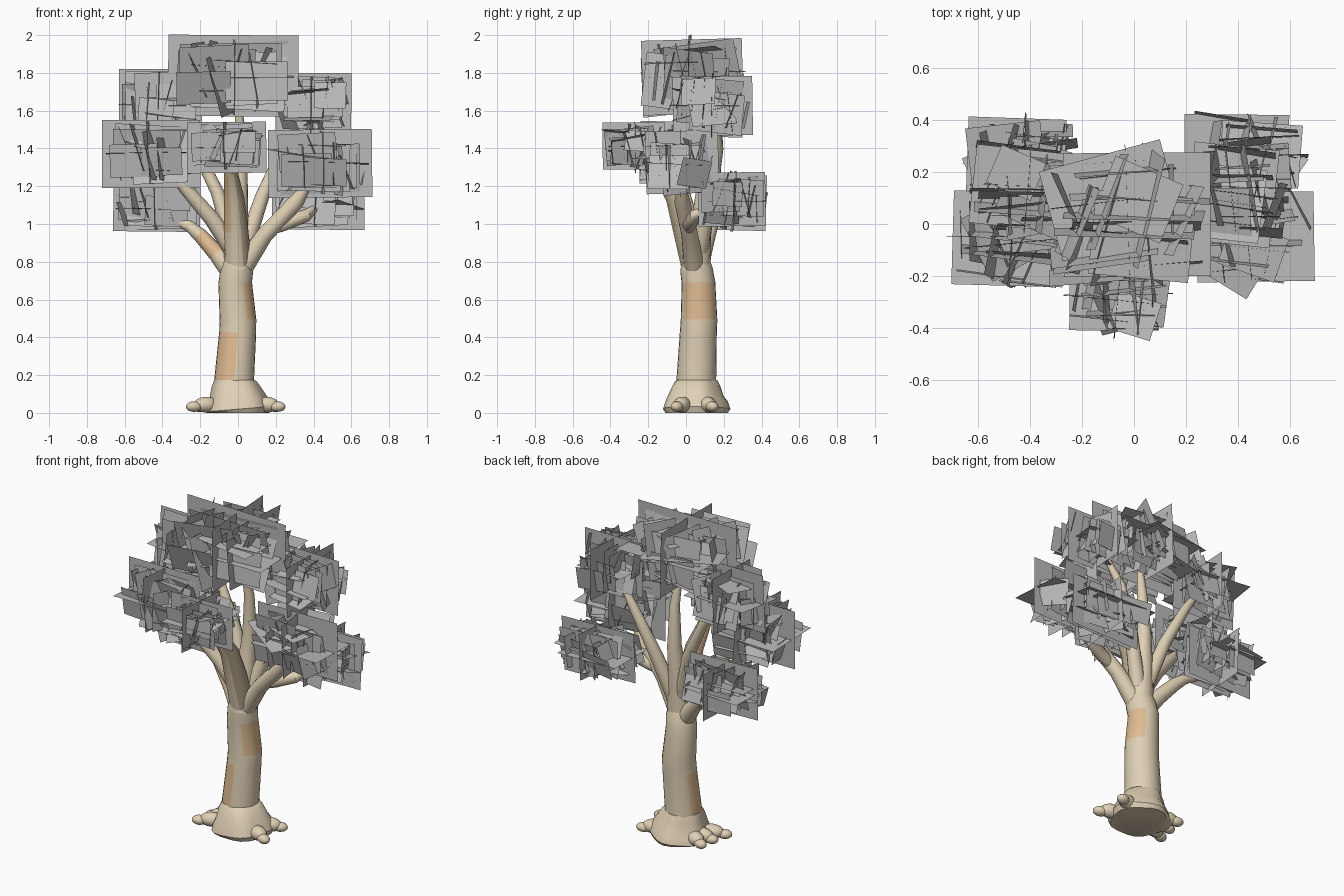
import bpy, bmesh, math, random
from mathutils import Vector, Matrix, Euler

if "Cube" in bpy.data.objects:
    bpy.data.objects.remove(bpy.data.objects["Cube"])
rng = random.Random(5)


def material(name, rgb):
    m = bpy.data.materials.new(name)
    m.use_nodes = True
    m.diffuse_color = (*rgb, 1)
    m.node_tree.nodes["Principled BSDF"].inputs["Base Color"].default_value = (*rgb, 1)
    return m


pale = material("pale bark", (0.74, 0.63, 0.46))
tan = material("tan bark", (0.74, 0.50, 0.29))
dull = material("dull bark", (0.46, 0.38, 0.26))
leaf = material("grey leaf", (0.49, 0.49, 0.49))
BARK = [pale, tan, dull]


def finish(name, bm, mats, smooth=True):
    mesh = bpy.data.meshes.new(name)
    bm.to_mesh(mesh)
    bm.free()
    for m in mats:
        mesh.materials.append(m)
    obj = bpy.data.objects.new(name, mesh)
    bpy.context.collection.objects.link(obj)
    if smooth:
        bpy.ops.object.select_all(action="DESELECT")
        obj.select_set(True)
        bpy.context.view_layer.objects.active = obj
        bpy.ops.object.shade_smooth_by_angle(angle=math.radians(40))


def tube(name, path, sides=16, rule=None, wobble=0.0):
    """Closed tapering tube through (x, y, z, radius) stations."""
    bm = bmesh.new()
    pts = [Vector(p[:3]) for p in path]
    rings = []
    for i, p in enumerate(pts):
        d = (pts[min(i + 1, len(pts) - 1)] - pts[max(i - 1, 0)]).normalized()
        u = Vector((0, 1, 0)).cross(d).normalized()
        v = d.cross(u)
        ring = []
        for k in range(sides):
            a = math.tau * k / sides
            r = path[i][3] * (1 + wobble * math.sin(5 * a))
            ring.append(bm.verts.new(p + r * (u * math.cos(a) + v * math.sin(a))))
        rings.append(ring)
    for a, b in zip(rings, rings[1:]):
        for k in range(sides):
            n = (k + 1) % sides
            bm.faces.new((a[k], a[n], b[n], b[k]))
    bm.faces.new(rings[0][::-1])
    bm.faces.new(rings[-1])
    bm.normal_update()
    if rule:
        for f in bm.faces:
            f.material_index = rule(f.calc_center_median(), f.normal)
    finish(name, bm, BARK)


# Trunk with two patches of peeled bark
def trunk_patches(c, n):
    if c.z < 0.43 and n.x < 0.05 and n.y < 0.4:
        return 1
    if 0.49 < c.z < 0.69 and n.x > 0.5:
        return 1
    return 0


tube("trunk", [(-0.02, 0.055, 0.1, 0.11), (-0.02, 0.055, 0.18, 0.105),
               (-0.002, 0.065, 0.42, 0.098), (0, 0.069, 0.49, 0.097),
               (-0.015, 0.066, 0.69, 0.089), (-0.005, 0.055, 0.76, 0.086),
               (0, 0.05, 0.82, 0.07), (0.005, 0.05, 0.88, 0.04)], 24, trunk_patches)

# Flared foot
tube("trunk_base", [(0, 0.05, 0, 0.165), (0, 0.05, 0.02, 0.178), (-0.005, 0.05, 0.06, 0.165),
                    (-0.01, 0.05, 0.1, 0.142), (-0.02, 0.055, 0.15, 0.122),
                    (-0.02, 0.055, 0.175, 0.106)], 24, wobble=0.04)

# Knuckled roots
for i, (x, y) in enumerate([(0.215, -0.05), (0.2, 0.14), (-0.24, -0.05), (-0.215, 0.05), (-0.2, 0.14)]):
    bm = bmesh.new()
    d = Vector((x, (y - 0.05) * 0.8, 0))
    turn = d.to_track_quat("X", "Z").to_matrix().to_4x4()
    for t, size in ((0.7, (0.07, 0.045, 0.042)), (0.97, (0.046, 0.033, 0.028))):
        p = Vector((x * t, 0.05 + (y - 0.05) * t, 0.07 - 0.038 * t))
        bmesh.ops.create_uvsphere(bm, u_segments=12, v_segments=8, radius=1,
                                  matrix=Matrix.Translation(p) @ turn @ Matrix.Diagonal((*size, 1)))
    finish(f"root_{i + 1}", bm, BARK)

# Branches
tube("centre_branch", [(0, 0.05, 0.75, 0.08), (0, 0.08, 1.0, 0.055), (0.01, 0.1, 1.2, 0.042),
                       (0.015, 0.09, 1.45, 0.03), (0.0, 0.05, 1.68, 0.015)])
tube("front_branch", [(0, 0.05, 0.72, 0.07), (0, 0.045, 0.79, 0.073), (-0.01, -0.005, 0.97, 0.064),
                      (-0.02, -0.055, 1.14, 0.053), (-0.04, -0.14, 1.28, 0.036), (-0.06, -0.22, 1.36, 0.015)],
     rule=lambda c, n: 2 if n.x > 0.25 and c.z > 0.79 else 1 if n.x < -0.3 and 1 < c.z < 1.3 else 0)
tube("right_low_branch", [(-0.02, 0.06, 0.73, 0.06), (-0.11, 0.09, 0.84, 0.045), (-0.2, 0.12, 0.94, 0.038),
                          (-0.26, 0.14, 0.99, 0.03), (-0.34, 0.16, 1.02, 0.018), (-0.43, 0.2, 1.07, 0.01)],
     rule=lambda c, n: 1 if -0.21 < c.x < -0.11 and n.y < 0.2 else 0)
tube("right_mid_branch", [(-0.01, 0.05, 0.84, 0.05), (-0.14, 0.02, 1.03, 0.042),
                          (-0.28, -0.02, 1.19, 0.034), (-0.4, -0.04, 1.32, 0.012)])
tube("right_high_branch", [(-0.03, 0.08, 0.9, 0.042), (-0.11, 0.14, 1.17, 0.035),
                           (-0.24, 0.17, 1.43, 0.027), (-0.36, 0.16, 1.6, 0.012)])
tube("left_mid_branch", [(0.02, 0.045, 0.76, 0.055), (0.14, 0.02, 0.94, 0.044),
                         (0.31, -0.02, 1.12, 0.042), (0.4, -0.03, 1.25, 0.012)])
tube("left_high_branch", [(0.03, 0.07, 0.86, 0.046), (0.13, 0.13, 1.15, 0.037),
                          (0.24, 0.17, 1.4, 0.028), (0.36, 0.16, 1.58, 0.012)])
tube("left_low_branch", [(0.17, 0.01, 0.96, 0.02), (0.24, 0.02, 1.0, 0.038),
                         (0.36, 0.05, 1.045, 0.034), (0.43, 0.17, 1.1, 0.012)])


# Leaf clusters: crossed stacks of flat cards, largest in the middle of each stack
TILT = [(0.15, 0.4, 0.5), (0.38, 0.06, 0.16), (0.25, 0.2, 0.6)]
LARGEST = [0.92, 1.0, 0.82]
SPREAD = [0.7, 0.75, 0.55]


def card(bm, centre, axis, half, tilt):
    u, v = [k for k in range(3) if k != axis]
    turn = Euler([rng.uniform(-t, t) for t in tilt]).to_matrix()
    corners = []
    for a, b in ((-1, -1), (1, -1), (1, 1), (-1, 1)):
        p = Vector((0, 0, 0))
        p[u], p[v] = a * half[u], b * half[v]
        corners.append(bm.verts.new(centre + turn @ p))
    bm.faces.new(corners)


def cluster(name, xs, ys, zs, counts=(9, 13, 5)):
    bm = bmesh.new()
    mid = Vector([sum(r) / 2 for r in (xs, ys, zs)])
    half = Vector([(r[1] - r[0]) / 2 for r in (xs, ys, zs)])
    for axis, count in enumerate(counts):
        for i in range(count):
            t = 2 * i / (count - 1) - 1
            peak = 1 - abs(t)
            full = peak > 0.99
            size = half * (LARGEST[axis] if full else 0.42 + 0.42 * peak)
            spot = mid.copy()
            for k in range(3):
                spot[k] += rng.uniform(-0.8, 0.8) * (half[k] - size[k])
            spot[axis] = mid[axis] + half[axis] * t * SPREAD[axis]
            card(bm, spot, axis, size, [a * (0.2 if full else 1) for a in TILT[axis]])
    finish(name, bm, [leaf], smooth=False)


cluster("crown_leaves", (-0.37, 0.32), (-0.27, 0.31), (1.57, 2.0), (11, 15, 7))
cluster("right_high_leaves", (-0.63, -0.19), (-0.06, 0.31), (1.45, 1.82))
cluster("left_high_leaves", (0.2, 0.6), (-0.09, 0.37), (1.46, 1.8))
cluster("right_mid_leaves", (-0.72, -0.2), (-0.27, 0.17), (1.19, 1.55))
cluster("front_leaves", (-0.27, 0.15), (-0.45, -0.09), (1.27, 1.54))
cluster("left_mid_leaves", (0.16, 0.71), (-0.24, 0.18), (1.14, 1.5))
cluster("right_low_leaves", (-0.66, -0.2), (0.05, 0.43), (0.96, 1.28))
cluster("left_low_leaves", (0.18, 0.67), (0.06, 0.45), (0.97, 1.28))
